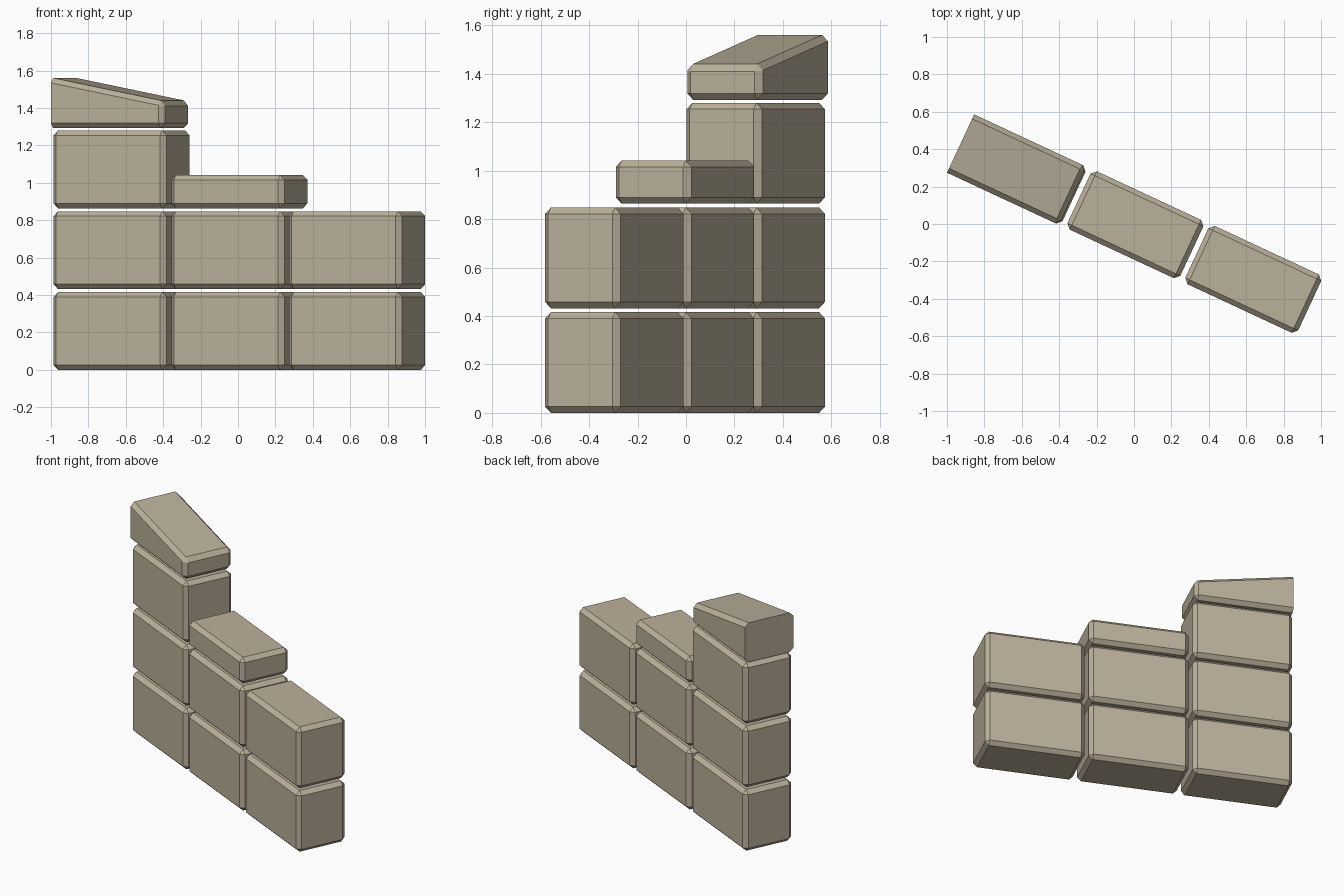
import bpy, bmesh, math
from mathutils import Matrix, Vector

if "Cube" in bpy.data.objects:
    bpy.data.objects.remove(bpy.data.objects["Cube"])

ANGLE = math.radians(-25)      # the wall runs diagonally
HALF_L, HALF_W = 0.333, 0.172  # half length and half depth of a block
CHAMFER = 0.026
ROW, HEIGHT = 0.432, 0.416     # row pitch and block height
MID = Vector((0.0075, -0.004, 0))
STEP = Vector((0.63, -0.292, 0))

stone = bpy.data.materials.new("stone")
stone.diffuse_color = (0.50, 0.44, 0.33, 1)
stone.use_nodes = True
stone.node_tree.nodes["Principled BSDF"].inputs["Base Color"].default_value = stone.diffuse_color


def block(name, column, z, h, x0=-HALF_L, x1=HALF_L, h_right=None, sharp_left=False):
    """Chamfered block; h_right lowers the right end of the top."""
    bm = bmesh.new()
    bmesh.ops.create_cube(bm, size=2)
    for v in bm.verts:
        right = v.co.x > 0
        top = h_right if right and h_right else h
        v.co = (x1 if right else x0, v.co.y * HALF_W, top if v.co.z > 0 else 0)
    edges = [e for e in bm.edges
             if not (sharp_left and all(v.co.x < 0 for v in e.verts))]
    bmesh.ops.bevel(bm, geom=edges, offset=CHAMFER, offset_type='OFFSET',
                    segments=1, profile=0.5, affect='EDGES')
    bmesh.ops.recalc_face_normals(bm, faces=bm.faces)
    mesh = bpy.data.meshes.new(name)
    bm.to_mesh(mesh)
    bm.free()
    mesh.materials.append(stone)
    ob = bpy.data.objects.new(name, mesh)
    ob.location = MID + STEP * column + Vector((0, 0, z))
    ob.rotation_euler.z = ANGLE
    bpy.context.collection.objects.link(ob)


# Two full rows
for row in range(2):
    for col in (-1, 0, 1):
        block(f"wall_block_{row + 1}_{col + 2}", col, row * ROW, HEIGHT)

# Third row: one full block and one half-height block
block("upper_block", -1, 2 * ROW, HEIGHT)
block("half_block", 0, 2 * ROW, 0.178)

# Sloped top block, broken flat at its left end
block("sloped_cap", -1, 1.293, 0.268, x0=-0.336, x1=0.325,
      h_right=0.143, sharp_left=True)
